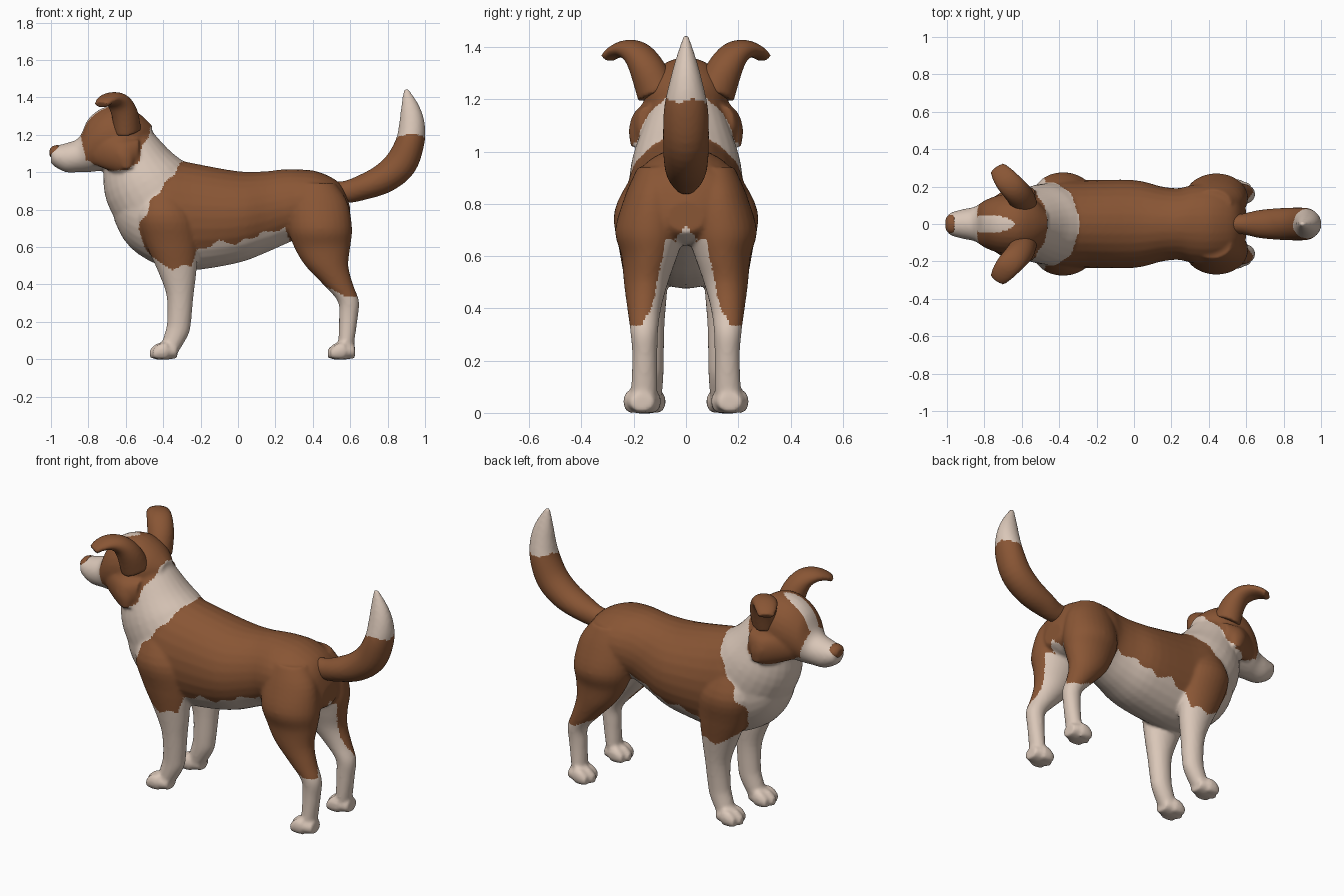
import bpy, bmesh, math
from mathutils import Vector

if "Cube" in bpy.data.objects:
    bpy.data.objects.remove(bpy.data.objects["Cube"], do_unlink=True)


def make_material(name, colour):
    mat = bpy.data.materials.new(name)
    mat.use_nodes = True
    mat.diffuse_color = colour
    bsdf = mat.node_tree.nodes["Principled BSDF"]
    bsdf.inputs["Base Color"].default_value = colour
    bsdf.inputs["Roughness"].default_value = 0.8
    return mat


BROWN, CREAM = 0, 1
materials = [make_material("brown_fur", (0.25, 0.092, 0.035, 1)),
             make_material("cream_fur", (0.70, 0.57, 0.48, 1))]
X, Y, Z = Vector((1, 0, 0)), Vector((0, 1, 0)), Vector((0, 0, 1))


def spline(stations, steps=4):
    """Smooth a list of number tuples with a Catmull-Rom curve."""
    pts = [stations[0]] + list(stations) + [stations[-1]]
    out = []
    for a, b, c, d in zip(pts, pts[1:], pts[2:], pts[3:]):
        for k in range(steps):
            t = k / steps
            out.append([0.5 * (2 * q + (r - p) * t + (2 * p - 5 * q + 4 * r - s) * t * t
                               + (3 * q - p - 3 * r + s) * t ** 3)
                        for p, q, r, s in zip(a, b, c, d)])
    out.append(list(stations[-1]))
    return out


def loft(bm, stations, side=Y, up=None, sides=28):
    """Skin ellipses (x, y, z, half width, half height) into a closed tube."""
    rows = spline(stations)
    centres = [Vector(r[:3]) for r in rows]
    rings = []
    for i, row in enumerate(rows):
        tangent = (centres[min(i + 1, len(rows) - 1)] - centres[max(i - 1, 0)]).normalized()
        s = side if up else (side - tangent * side.dot(tangent)).normalized()
        n = up if up else tangent.cross(s)
        ring = []
        for k in range(sides):
            a = math.tau * k / sides
            offset = s * (max(row[3], 0.003) * math.cos(a)) + n * (max(row[4], 0.003) * math.sin(a))
            ring.append(bm.verts.new(centres[i] + offset))
        rings.append(ring)
    faces = [bm.faces.new(rings[0]), bm.faces.new(rings[-1])]
    for lo, hi in zip(rings, rings[1:]):
        for k in range(sides):
            j = (k + 1) % sides
            faces.append(bm.faces.new((lo[k], lo[j], hi[j], hi[k])))
    bmesh.ops.recalc_face_normals(bm, faces=faces)


def span(x, bottom, top, width):
    """Upright section on the centre line, given by its lower and upper edge."""
    return (x, 0, (bottom + top) / 2, width, (top - bottom) / 2)


def fuse(name, bm, rule, voxel=0.01, smoothing=5):
    """Blend overlapping tubes into one skin and colour its faces by a rule."""
    mesh = bpy.data.meshes.new(name)
    bm.to_mesh(mesh)
    bm.free()
    obj = bpy.data.objects.new(name, mesh)
    bpy.context.scene.collection.objects.link(obj)
    remesh = obj.modifiers.new("blend", "REMESH")
    remesh.mode = "VOXEL"
    remesh.voxel_size = voxel
    smooth = obj.modifiers.new("soften", "SMOOTH")
    smooth.iterations = smoothing
    bpy.context.view_layer.update()
    graph = bpy.context.evaluated_depsgraph_get()
    skin = bpy.data.meshes.new_from_object(obj.evaluated_get(graph))
    obj.modifiers.clear()
    obj.data = skin
    skin.name = name
    skin.materials.clear()
    for mat in materials:
        skin.materials.append(mat)
    for poly in skin.polygons:
        poly.use_smooth = True
        poly.material_index = rule(poly.center, poly.normal)


def follow(points, t):
    """Piecewise linear value at t."""
    for (a, va), (b, vb) in zip(points, points[1:]):
        if t <= b:
            return va + (vb - va) * max(0, (t - a) / (b - a))
    return points[-1][1]


# Edges of the coat patches: head back, shoulder front, flank bottom, inner thigh
head_back = [(1.0, -0.6), (1.05, -0.54), (1.23, -0.47), (1.35, -0.4)]
shoulder_front = [(0.5, -0.43), (0.6, -0.51), (0.7, -0.53), (0.85, -0.46), (0.95, -0.38), (1.06, -0.29)]
flank_bottom = [(-0.46, 0.54), (-0.35, 0.485), (-0.25, 0.5), (-0.22, 0.58), (-0.1, 0.63), (0, 0.62),
                (0.12, 0.67), (0.25, 0.7), (0.29, 0.6), (0.33, 0.4), (0.5, 0.37), (0.62, 0.33)]
inner_thigh = [(0.33, 0.165), (0.4, 0.125), (0.5, 0.095), (0.6, 0.06), (0.72, 0.01)]


def coat(c, n):
    y = abs(c.y)
    ripple = 0.008 * math.sin(45 * c.x + 30 * c.z)
    if c.z > 0.98 and c.x < follow(head_back, c.z) + ripple:
        muzzle = c.x < -0.83 + 0.1 * max(0, 1.15 - c.z) + ripple
        blaze = c.z > 1.15 and (y / 0.046) ** 2 + ((c.x + 0.77) / 0.13) ** 2 < 1
        throat = c.z < 1.09 and y < 0.1
        return CREAM if muzzle or blaze or throat or c.z < 1.01 else BROWN
    if c.x < follow(shoulder_front, c.z) + ripple:
        return CREAM
    if c.z < follow(flank_bottom, c.x) + ripple:
        return CREAM
    inward = n.y * c.y < (-0.3 if n.x < 0 else -0.6) * y and c.z < 0.68
    between = y < follow(inner_thigh, c.z) + ripple and c.z < 0.72
    return CREAM if inward or between else BROWN


# Torso
bm = bmesh.new()
loft(bm, [span(-0.66, 0.74, 0.94, 0.08), span(-0.61, 0.64, 1.0, 0.15), span(-0.53, 0.56, 1.05, 0.2),
          span(-0.4, 0.495, 1.08, 0.235), span(-0.25, 0.475, 1.05, 0.235), span(0, 0.515, 1.005, 0.235),
          span(0.15, 0.57, 1.005, 0.2), span(0.24, 0.61, 1.015, 0.192), span(0.32, 0.64, 1.015, 0.21),
          span(0.42, 0.64, 1.005, 0.215), span(0.52, 0.65, 0.96, 0.195), span(0.57, 0.67, 0.9, 0.15),
          span(0.6, 0.69, 0.81, 0.07)], up=Z)

# Neck with its ruff
loft(bm, [(-0.4, 0, 0.8, 0.225, 0.25), (-0.5, 0, 0.95, 0.21, 0.23),
          (-0.56, 0, 1.08, 0.17, 0.175), (-0.61, 0, 1.19, 0.13, 0.14)])

# Head and muzzle
loft(bm, [span(-1.0, 1.05, 1.125, 0.04), span(-0.98, 1.03, 1.14, 0.06), span(-0.92, 1.0, 1.155, 0.078),
          span(-0.85, 1.0, 1.185, 0.093), span(-0.8, 1.0, 1.285, 0.125), span(-0.72, 1.01, 1.345, 0.155),
          span(-0.62, 1.03, 1.36, 0.16), span(-0.53, 1.08, 1.315, 0.13), span(-0.46, 1.14, 1.25, 0.06)], up=Z)

for s in (-1, 1):
    # Cheek fur, hanging and pointed at the back
    loft(bm, [(-0.77, s * 0.09, 1.11, 0.04, 0.07), (-0.69, s * 0.125, 1.1, 0.058, 0.09),
              (-0.61, s * 0.155, 1.085, 0.062, 0.09), (-0.53, s * 0.15, 1.11, 0.035, 0.065)], up=Z)
    loft(bm, [(-0.63, s * 0.14, 1.18, 0.03, 0.06), (-0.61, s * 0.175, 1.1, 0.042, 0.06),
              (-0.595, s * 0.19, 1.02, 0.022, 0.03)], up=X)
    # Front leg with shoulder
    loft(bm, [(-0.41, s * 0.13, 0.92, 0.07, 0.08), (-0.385, s * 0.16, 0.77, 0.115, 0.15),
              (-0.355, s * 0.16, 0.62, 0.095, 0.14), (-0.325, s * 0.15, 0.47, 0.078, 0.103),
              (-0.31, s * 0.145, 0.34, 0.063, 0.072), (-0.315, s * 0.14, 0.2, 0.055, 0.064),
              (-0.33, s * 0.14, 0.13, 0.053, 0.064), (-0.375, s * 0.145, 0.03, 0.05, 0.05)], up=X)
    # Hind leg with thigh
    loft(bm, [(0.42, s * 0.11, 0.94, 0.075, 0.1), (0.43, s * 0.125, 0.84, 0.105, 0.155),
              (0.44, s * 0.138, 0.7, 0.133, 0.17), (0.45, s * 0.14, 0.6, 0.107, 0.15),
              (0.475, s * 0.153, 0.5, 0.085, 0.115), (0.535, s * 0.16, 0.4, 0.065, 0.08),
              (0.59, s * 0.16, 0.31, 0.053, 0.057), (0.59, s * 0.158, 0.22, 0.048, 0.05),
              (0.58, s * 0.16, 0.1, 0.05, 0.043), (0.575, s * 0.165, 0.03, 0.05, 0.04)], up=X)
    # Paws with toes
    for heel, toe, y in ((-0.325, -0.465, 0.15), (0.625, 0.485, 0.168)):
        middle = (heel + toe) / 2
        loft(bm, [(heel, s * y, 0.04, 0.045, 0.035), (middle, s * y, 0.045, 0.07, 0.048),
                  (toe + 0.02, s * y, 0.035, 0.06, 0.035)], up=Z)
        for k in (-1, 0, 1):
            ty, tx = s * y + k * 0.042, toe + abs(k) * 0.015
            loft(bm, [(tx + 0.07, ty, 0.045, 0.028, 0.045), (tx + 0.03, ty, 0.042, 0.03, 0.042),
                      (tx - 0.005, ty, 0.03, 0.02, 0.024)], up=Z, sides=16)
fuse("body", bm, coat)

# Nose
bm = bmesh.new()
loft(bm, [(-1.007, 0, 1.105, 0.03, 0.02), (-0.99, 0, 1.108, 0.048, 0.032),
          (-0.96, 0, 1.115, 0.05, 0.032)], up=Z)
fuse("nose", bm, lambda c, n: BROWN, 0.006, 3)

# Tail with pale tip
bm = bmesh.new()
loft(bm, [(0.5, 0, 0.9, 0.05, 0.05), (0.58, 0, 0.895, 0.055, 0.06), (0.67, 0, 0.92, 0.075, 0.068),
          (0.78, 0, 0.967, 0.085, 0.08), (0.87, 0, 1.045, 0.088, 0.086), (0.92, 0, 1.16, 0.085, 0.077),
          (0.93, 0, 1.255, 0.066, 0.069), (0.92, 0, 1.345, 0.042, 0.05), (0.897, 0, 1.447, 0.008, 0.012)])
fuse("tail", bm, lambda c, n: CREAM if c.z > 1.195 + 0.006 * math.sin(60 * c.y) else BROWN, 0.01, 4)

# Folded ears
for s, name in ((-1, "right_side_ear"), (1, "left_side_ear")):
    bm = bmesh.new()
    loft(bm, [(-0.59, s * 0.11, 1.22, 0.07, 0.08), (-0.605, s * 0.145, 1.31, 0.072, 0.068),
              (-0.635, s * 0.182, 1.37, 0.07, 0.052), (-0.675, s * 0.225, 1.392, 0.066, 0.036),
              (-0.71, s * 0.27, 1.382, 0.057, 0.025), (-0.73, s * 0.3, 1.36, 0.043, 0.02)],
         side=Vector((0.83, s * 0.55, 0)))
    fuse(name, bm, lambda c, n: BROWN, 0.009, 4)
